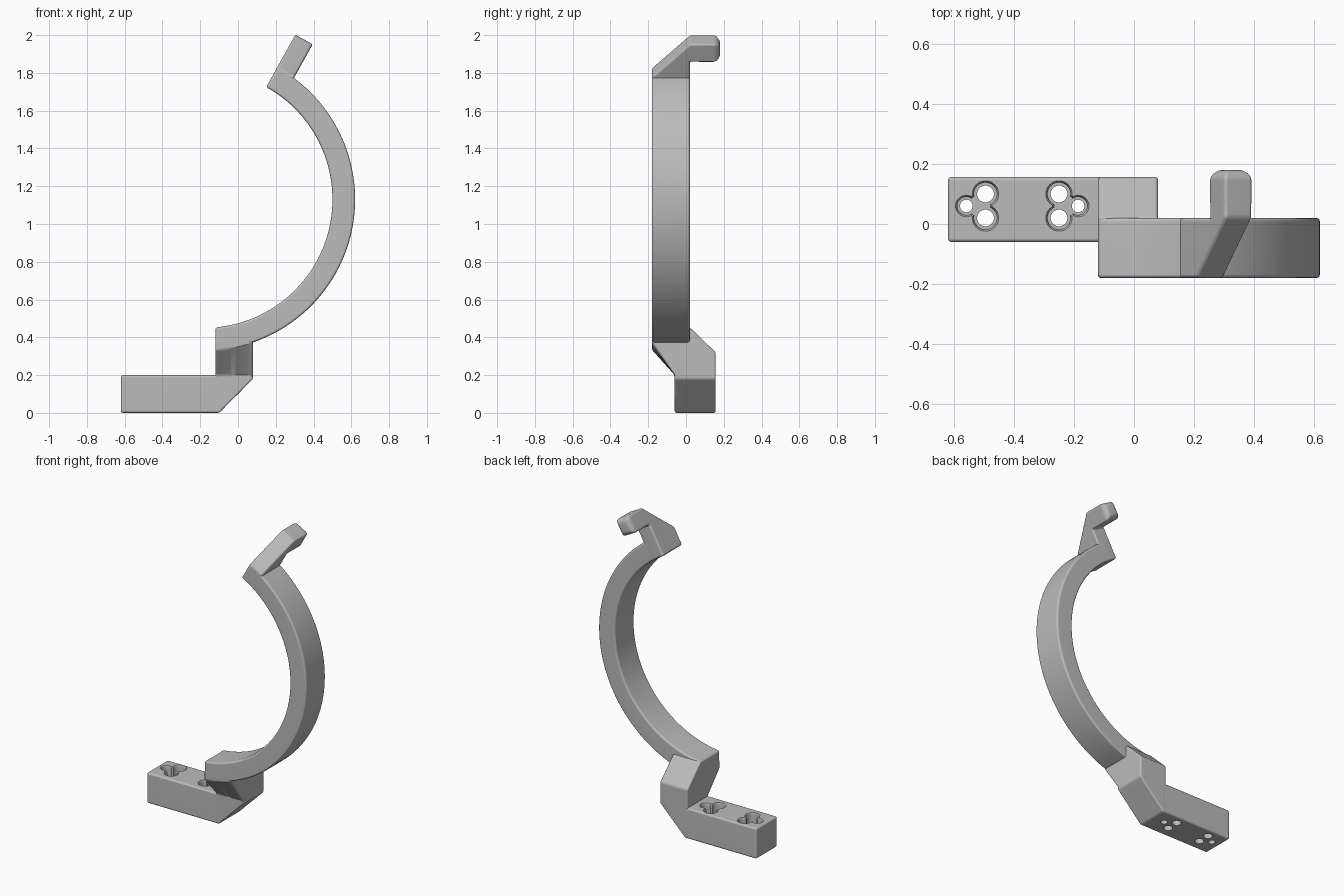
import bpy, bmesh
from math import sin, cos, acos, sqrt, radians, pi

cube = bpy.data.objects.get("Cube")
if cube:
    bpy.data.objects.remove(cube, do_unlink=True)

GREY = (0.5, 0.5, 0.5, 1)
plastic = bpy.data.materials.new("grey_plastic")
plastic.use_nodes = True
plastic.diffuse_color = GREY
plastic.node_tree.nodes["Principled BSDF"].inputs["Base Color"].default_value = GREY

# Shared arc measurements
CX, CZ, INNER, OUTER = -0.18, 1.13, 0.68, 0.80
LEFT, RIGHT = -0.12, 0.08
FRONT, BACK = -0.18, 0.02
BASE_FRONT, BASE_BACK, BASE_TOP = -0.06, 0.157, 0.2
TIP = radians(61)


def loft(name, rings):
    """Join matching rings of points into a closed solid."""
    bm = bmesh.new()
    loops = [[bm.verts.new(p) for p in ring] for ring in rings]
    n = len(loops[0])
    for a, b in zip(loops, loops[1:]):
        for i in range(n):
            j = (i + 1) % n
            bm.faces.new((a[i], a[j], b[j], b[i]))
    bm.faces.new(loops[0])
    bm.faces.new(loops[-1])
    bmesh.ops.recalc_face_normals(bm, faces=bm.faces)
    mesh = bpy.data.meshes.new(name)
    bm.to_mesh(mesh)
    bm.free()
    obj = bpy.data.objects.new(name, mesh)
    bpy.context.collection.objects.link(obj)
    mesh.materials.append(plastic)
    return obj


def select(obj):
    bpy.ops.object.select_all(action='DESELECT')
    obj.select_set(True)
    bpy.context.view_layer.objects.active = obj


def soften(obj, width=0.012):
    bevel = obj.modifiers.new("Bevel", 'BEVEL')
    bevel.width = width
    bevel.segments = 3
    bevel.limit_method = 'ANGLE'
    bevel.angle_limit = radians(40)
    select(obj)
    bpy.ops.object.modifier_apply(modifier=bevel.name)


def finish(obj):
    select(obj)
    bpy.ops.object.shade_smooth_by_angle(angle=radians(35))
    normals = obj.modifiers.new("Weighted normals", 'WEIGHTED_NORMAL')
    normals.keep_sharp = True


# Curved arm, cut upright at its foot and along the radius at its tip
STEPS = 64
rings = []
for k in range(STEPS + 1):
    ring = []
    for r, ys in ((INNER, (FRONT, BACK)), (OUTER, (BACK, FRONT))):
        start = -acos((LEFT - CX) / r)
        a = start + (TIP - start) * k / STEPS
        ring += [(CX + r * cos(a), y, CZ + r * sin(a)) for y in ys]
    rings.append(ring)
arm = loft("curved_arm", rings)
soften(arm)
finish(arm)

# Offset neck from base to arm, with the sloped base corner below
rings = []
xs = [LEFT, -0.1] + [-0.1 + 0.18 * k / 6 for k in range(1, 7)]
for x in xs:
    low = max(0, x + 0.1)
    arc = CZ - sqrt(OUTER ** 2 - (x - CX) ** 2)
    rings.append([(x, y, z) for y, z in (
        (BASE_BACK, low), (BASE_BACK, 0.32), (BACK, 0.453), (FRONT, arc + 0.06),
        (FRONT, arc), (BASE_FRONT, BASE_TOP), (BASE_FRONT, low))])
neck = loft("offset_neck", rings)
soften(neck)
finish(neck)


# Hook at the arm tip: placed by depth y, radius s and thickness t
def at_tip(y, s, t):
    return (CX + s * cos(TIP) + t * sin(TIP), y, CZ + s * sin(TIP) - t * cos(TIP))


TOP, UNDER, THICK = 0.997, 0.887, 0.105
profile = [(FRONT, INNER), (FRONT, OUTER), (BACK, TOP), (0.1, TOP),
           (0.1, UNDER), (BACK, UNDER), (BACK, INNER)]
hook = loft("hook_plate", [[at_tip(y, s, t) for y, s in profile] for t in (0, THICK)])
soften(hook)
finish(hook)

# Rounded peg pointing backwards
ROUND = 0.035
sections = [(0.06, 0)]
for k in range(7):
    a = k / 6 * pi / 2
    sections.append((0.18 - ROUND + ROUND * sin(a), ROUND * (1 - cos(a))))
peg = loft("hook_peg", [[at_tip(y, s, t) for s, t in (
    (UNDER + d, d), (TOP - d, d), (TOP - d, THICK - d), (UNDER + d, THICK - d))]
    for y, d in sections])
soften(peg, 0.01)
finish(peg)

# Base block
base = loft("base_block", [[(x, y, z) for y, z in (
    (BASE_FRONT, 0), (BASE_BACK, 0), (BASE_BACK, BASE_TOP), (BASE_FRONT, BASE_TOP))]
    for x in (-0.62, -0.1)])
soften(base)


# Stepped screw pockets, three holes in each clover
def cut_pocket(x, y, wide, hole):
    floor = 0.08
    steps = [(wide + 0.012, 0.21), (wide + 0.006, BASE_TOP), (wide, 0.19), (wide, floor)]
    if hole:
        steps += [(hole, floor), (hole, -0.05)]
    cutter = loft("pocket_cutter", [[
        (x + r * cos(2 * pi * i / 32), y + r * sin(2 * pi * i / 32), z)
        for i in range(32)] for r, z in steps])
    cutter.hide_render = True
    cut = base.modifiers.new("Cut", 'BOOLEAN')
    cut.operation = 'DIFFERENCE'
    cut.solver = 'EXACT'
    cut.object = cutter
    select(base)
    bpy.ops.object.modifier_apply(modifier=cut.name)
    bpy.data.objects.remove(cutter, do_unlink=True)


for x, side in ((-0.495, -1), (-0.25, 1)):
    cut_pocket(x + side * 0.02, 0.06, 0.036, 0)
    for y in (0.02, 0.1):
        cut_pocket(x, y, 0.038, 0.028)
    cut_pocket(x + side * 0.064, 0.06, 0.03, 0.021)
finish(base)
